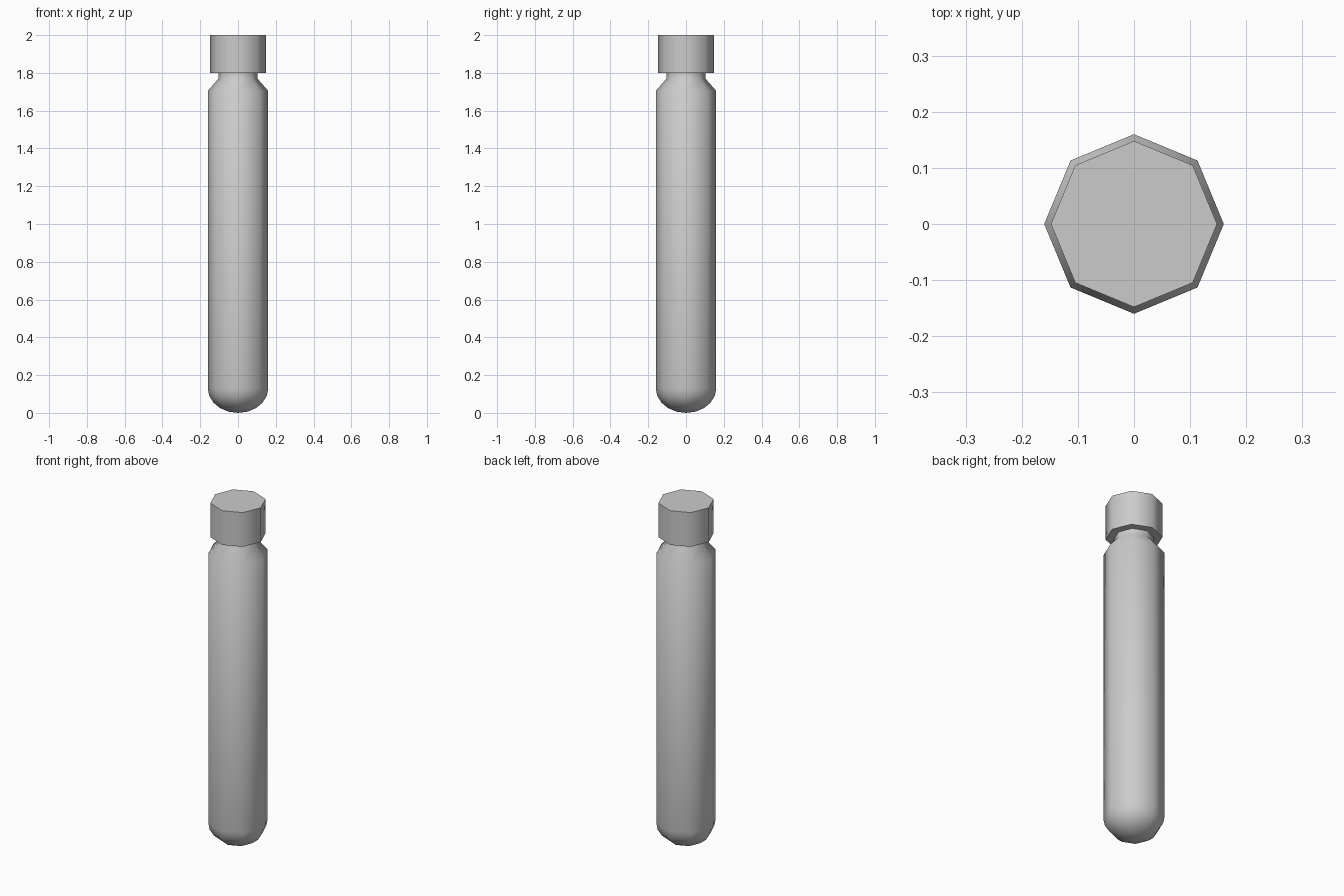
import bpy, bmesh
from math import cos, sin, pi, radians

if "Cube" in bpy.data.objects:
    bpy.data.objects.remove(bpy.data.objects["Cube"])

SIDES = 8

def lathe(name, profile, angle):
    """Spin an (r, z) profile, listed bottom to top, into a closed solid."""
    bm = bmesh.new()
    rings = []
    for r, z in profile:
        n = 1 if r == 0 else SIDES
        rings.append([bm.verts.new((r * cos(2 * pi * i / SIDES),
                                    r * sin(2 * pi * i / SIDES), z)) for i in range(n)])
    for a, b in zip(rings, rings[1:]):
        for i in range(SIDES):
            j = (i + 1) % SIDES
            if len(a) == 1:
                bm.faces.new((a[0], b[j], b[i]))
            else:
                bm.faces.new((a[i], a[j], b[j], b[i]))
    if len(rings[0]) > 1:
        bm.faces.new(rings[0][::-1])
    bm.faces.new(rings[-1])
    bmesh.ops.recalc_face_normals(bm, faces=bm.faces)
    mesh = bpy.data.meshes.new(name)
    bm.to_mesh(mesh)
    bm.free()
    obj = bpy.data.objects.new(name, mesh)
    bpy.context.collection.objects.link(obj)
    bpy.ops.object.select_all(action='DESELECT')
    obj.select_set(True)
    bpy.context.view_layer.objects.active = obj
    bpy.ops.object.shade_smooth_by_angle(angle=radians(angle))
    return obj

# Tube: rounded bottom, straight wall, sloped shoulder and neck
R, H = 0.16, 0.13
bottom = [(0, 0)] + [(R * sin(k * pi / 10), H * (1 - cos(k * pi / 10))) for k in range(1, 6)]
lathe("tube", bottom + [(R, 1.705), (0.104, 1.768), (0.104, 1.80)], 50)

# Cap
lathe("cap", [(0.148, 1.80), (0.148, 2.0)], 50)
